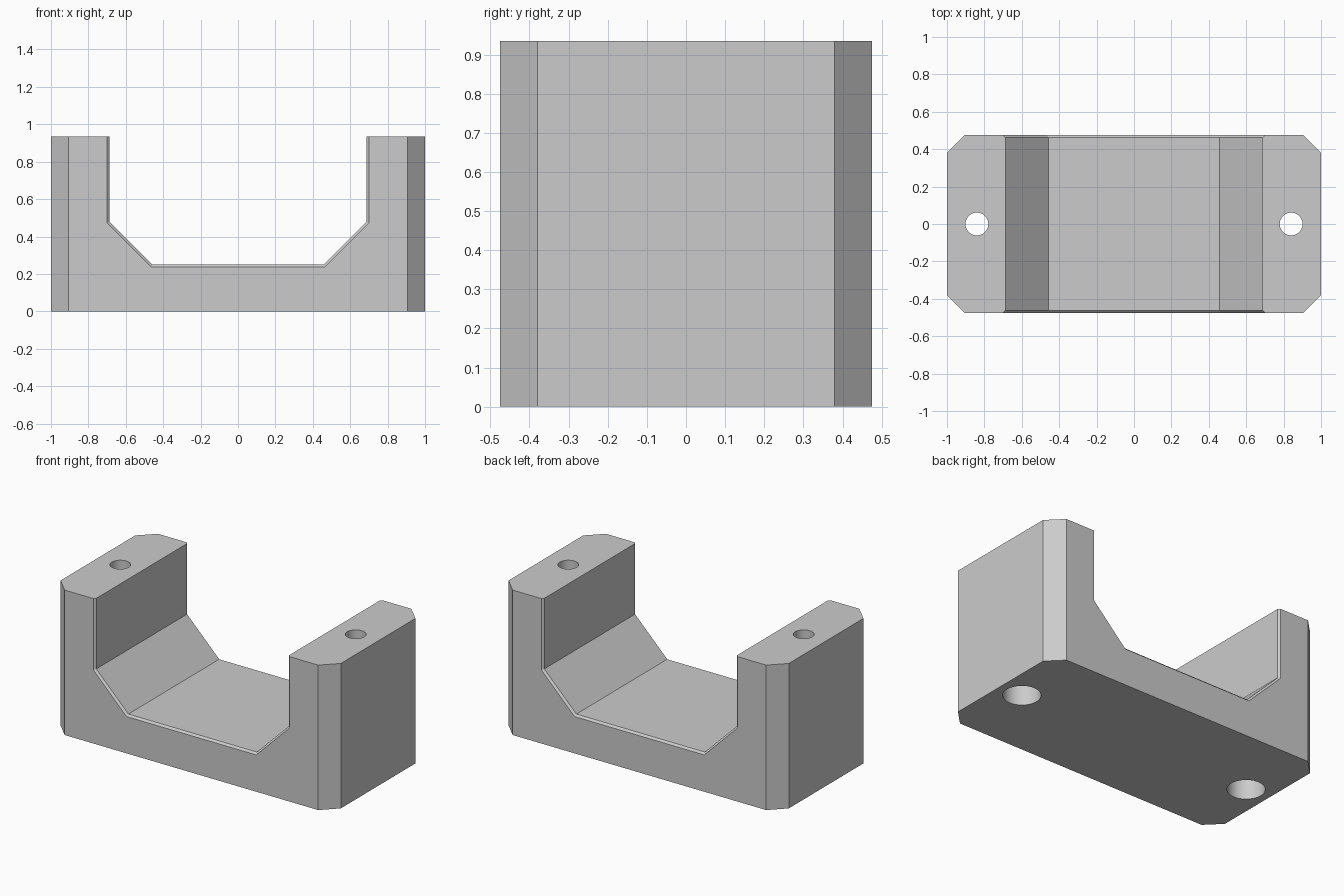
import bpy, bmesh, math

cube = bpy.data.objects.get("Cube")
if cube:
    bpy.data.objects.remove(cube, do_unlink=True)

HX, HY, HEIGHT, CORNER = 1.0, 0.475, 0.935, 0.095   # block half sizes
WALL, FLOOR_X, FLOOR_Z, RIM = 0.6875, 0.458, 0.25, 0.0125  # channel
HOLE_X, HOLE_R, BORE_R, BORE_DEPTH = 0.84, 0.061, 0.11, 0.4

grey = bpy.data.materials.new("light grey")
grey.use_nodes = True
grey.diffuse_color = (0.6, 0.6, 0.6, 1)
grey.node_tree.nodes["Principled BSDF"].inputs["Base Color"].default_value = grey.diffuse_color


def loft(name, rings):
    """Closed solid through rings of equal point count."""
    bm = bmesh.new()
    loops = [[bm.verts.new(p) for p in ring] for ring in rings]
    n = len(loops[0])
    for a, b in zip(loops, loops[1:]):
        for i in range(n):
            j = (i + 1) % n
            bm.faces.new((a[i], a[j], b[j], b[i]))
    bm.faces.new(loops[0])
    bm.faces.new(loops[-1])
    bmesh.ops.recalc_face_normals(bm, faces=bm.faces)
    mesh = bpy.data.meshes.new(name)
    bm.to_mesh(mesh)
    bm.free()
    mesh.materials.append(grey)
    obj = bpy.data.objects.new(name, mesh)
    bpy.context.collection.objects.link(obj)
    return obj


def cut(target, cutter):
    """Subtract the cutter, then remove it."""
    cutter.hide_render = True
    mod = target.modifiers.new("cut", 'BOOLEAN')
    mod.operation, mod.solver, mod.object = 'DIFFERENCE', 'EXACT', cutter
    bpy.context.view_layer.objects.active = target
    bpy.ops.object.modifier_apply(modifier=mod.name)
    bpy.data.objects.remove(cutter, do_unlink=True)


def disc(x, r, z, n=48):
    return [(x + r * math.cos(math.tau * i / n), r * math.sin(math.tau * i / n), z)
            for i in range(n)]


# Block with chamfered vertical corners
cx, cy = HX - CORNER, HY - CORNER
plan = [(cx, -HY), (HX, -cy), (HX, cy), (cx, HY),
        (-cx, HY), (-HX, cy), (-HX, -cy), (-cx, -HY)]
cradle = loft("cradle_block", [[(x, y, z) for x, y in plan] for z in (0, HEIGHT)])


# Angled channel, flaring out at the front and back rims
def channel_ring(y, grow):
    k = grow * math.tan(math.pi / 8)
    low, knee = FLOOR_Z - grow, FLOOR_Z + WALL - FLOOR_X - k
    half = [(FLOOR_X + k, low), (WALL + grow, knee), (WALL + grow, HEIGHT + 0.2)]
    return [(x, y, z) for x, z in half] + [(-x, y, z) for x, z in reversed(half)]


inner, extra = HY - RIM, 0.02
cut(cradle, loft("channel_cutter", [
    channel_ring(-HY - extra, RIM + extra), channel_ring(-inner, 0),
    channel_ring(inner, 0), channel_ring(HY + extra, RIM + extra)]))

# Screw holes, counterbored from below
for side in (-1, 1):
    x = side * HOLE_X
    cut(cradle, loft("hole_cutter", [
        disc(x, BORE_R, -0.1), disc(x, BORE_R, BORE_DEPTH),
        disc(x, HOLE_R, BORE_DEPTH), disc(x, HOLE_R, HEIGHT + 0.1)]))

bpy.ops.object.select_all(action='DESELECT')
cradle.select_set(True)
bpy.context.view_layer.objects.active = cradle
bpy.ops.object.shade_smooth_by_angle(angle=math.radians(30))
